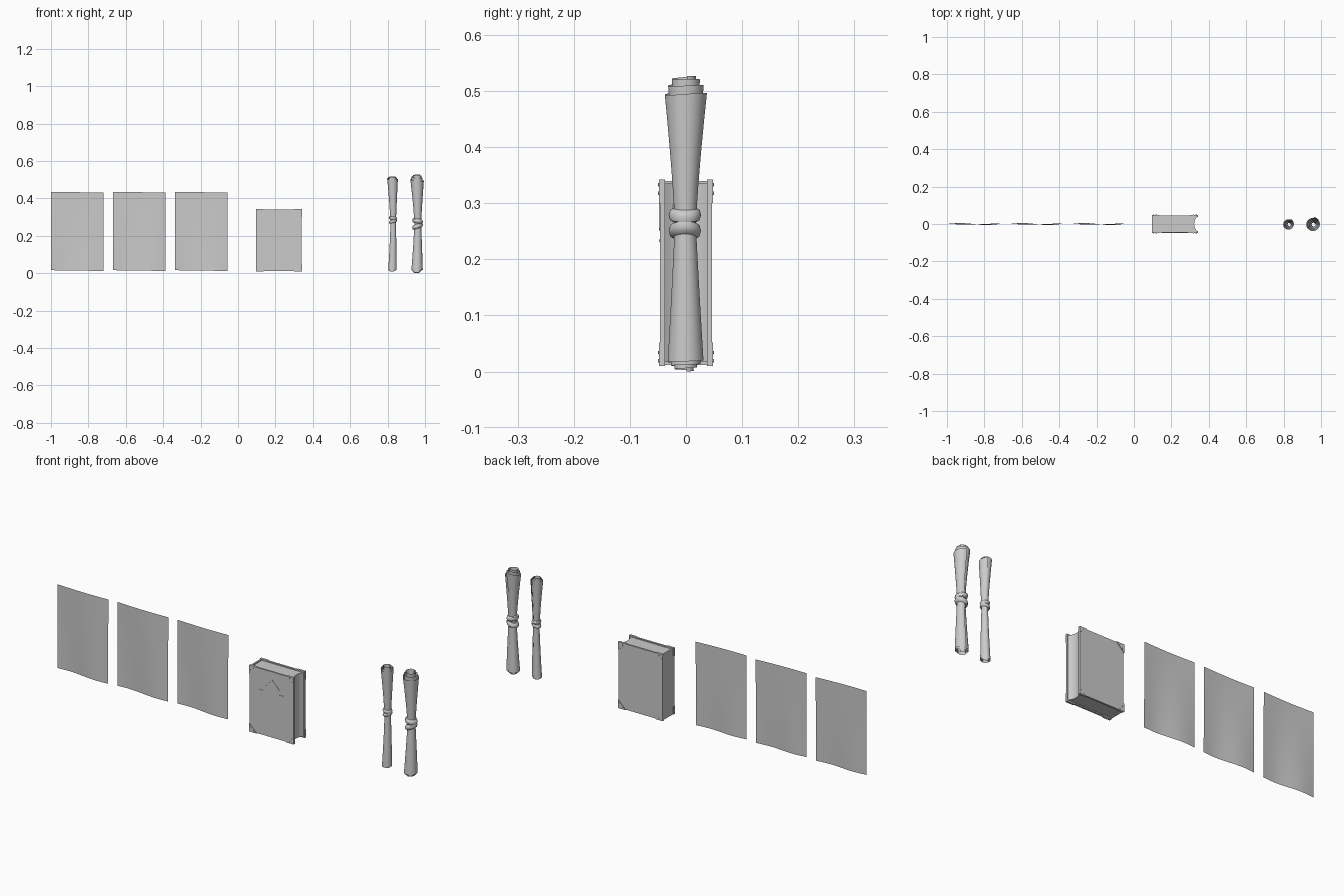
import bpy, bmesh, math
from mathutils import Vector

cube = bpy.data.objects.get("Cube")
if cube:
    bpy.data.objects.remove(cube, do_unlink=True)

grey = bpy.data.materials.new("plain_grey")
grey.use_nodes = True
grey.diffuse_color = (0.6, 0.6, 0.6, 1)
grey.node_tree.nodes["Principled BSDF"].inputs["Base Color"].default_value = (0.6, 0.6, 0.6, 1)


def finish(name, bm, smooth=False):
    bmesh.ops.recalc_face_normals(bm, faces=bm.faces)
    mesh = bpy.data.meshes.new(name)
    bm.to_mesh(mesh)
    bm.free()
    mesh.materials.append(grey)
    obj = bpy.data.objects.new(name, mesh)
    bpy.context.collection.objects.link(obj)
    if smooth:
        bpy.ops.object.select_all(action='DESELECT')
        obj.select_set(True)
        bpy.context.view_layer.objects.active = obj
        bpy.ops.object.shade_smooth_by_angle(angle=math.radians(45))
    return obj


def sheet(name, func, nu, nv):
    """Surface from func(u, v) with u and v in 0..1."""
    bm = bmesh.new()
    rows = [[bm.verts.new(func(i / nu, j / nv)) for i in range(nu + 1)] for j in range(nv + 1)]
    for a, b in zip(rows, rows[1:]):
        for i in range(nu):
            bm.faces.new((a[i], a[i + 1], b[i + 1], b[i]))
    return finish(name, bm, True)


def prism(name, outline, offset, smooth=False):
    """Flat outline pushed along an offset vector."""
    bm = bmesh.new()
    face = bm.faces.new([bm.verts.new(p) for p in outline])
    ext = bmesh.ops.extrude_face_region(bm, geom=[face])
    moved = [g for g in ext["geom"] if isinstance(g, bmesh.types.BMVert)]
    bmesh.ops.translate(bm, verts=moved, vec=offset)
    return finish(name, bm, smooth)


def box(name, lo, hi):
    outline = [(lo[0], lo[1], lo[2]), (hi[0], lo[1], lo[2]), (hi[0], hi[1], lo[2]), (lo[0], hi[1], lo[2])]
    return prism(name, outline, (0, 0, hi[2] - lo[2]))


# Three gently waved paper sheets
def paper(left):
    def point(u, v):
        low = 0.005 * math.sin(2 * math.pi * u)
        high = 0.004 * (u - math.sin(math.pi * u))
        y = low * (1 - v) + high * v
        z = 0.016 + 0.419 * v - 0.004 * u
        return left + 0.28 * u, y, z
    return point


for n, left in enumerate((-1.0, -0.668, -0.336)):
    sheet(f"paper_sheet_{n + 1}", paper(left), 16, 12)

# Book: boards, spine and a page block with a hollow fore-edge
X0, X1, Z0, Z1 = 0.097, 0.340, 0.012, 0.340
for side, y in (("front", -0.0465), ("back", 0.0375)):
    box(f"book_{side}_board", (X0, y, Z0), (X1, y + 0.009, Z1))
box("book_spine", (X0, -0.0375, Z0), (X0 + 0.008, 0.0375, Z1))
curve = []
for i in range(13):
    y = -0.0375 + 0.075 * i / 12
    curve.append((0.322 + 0.014 * (y / 0.0375) ** 2, y, Z0 + 0.005))
prism("book_pages", [(X0 + 0.008, -0.0375, Z0 + 0.005)] + curve + [(X0 + 0.008, 0.0375, Z0 + 0.005)],
      (0, 0, Z1 - Z0 - 0.01), True)

# Corner guards with rivets on both boards
for side, y, out in (("front", -0.0465, -1), ("back", 0.0465, 1)):
    for hname, x, sx in (("spine", X0 - 0.002, 1), ("fore", X1 + 0.002, -1)):
        for vname, z, sz in (("lower", Z0 - 0.002, 1), ("upper", Z1 + 0.002, -1)):
            label = f"{side}_{hname}_{vname}"
            s = 0.042
            tri = [(x, y + 0.002 * out, z), (x + sx * s, y + 0.002 * out, z), (x, y + 0.002 * out, z + sz * s)]
            prism(f"corner_guard_{label}", tri, (0, -0.011 * out, 0))
            for dx, dz in ((0.009, 0.024), (0.024, 0.009)):
                ring = [(x + sx * dx + 0.003 * math.cos(a), y + 0.002 * out, z + sz * dz + 0.003 * math.sin(a))
                        for a in (math.tau * k / 8 for k in range(8))]
                prism(f"rivet_{label}", ring, (0, 0.0015 * out, 0))


# Raised peaked emblem on the front board
def strip(name, a, b, width=0.005):
    a, b = Vector((a[0], -0.0465, a[1])), Vector((b[0], -0.0465, b[1]))
    side = (b - a).cross(Vector((0, 1, 0))).normalized() * width / 2
    prism(name, [a - side, b - side, b + side, a + side], (0, -0.0015, 0))


MID = 0.219
for s, name in ((-1, "right"), (1, "left")):
    strip(f"emblem_peak_{name}", (MID, 0.300), (MID + s * 0.045, 0.253))
    strip(f"emblem_foot_{name}", (MID + s * 0.045, 0.233), (MID + s * 0.072, 0.233))


# Rolled scrolls: one spiral sheet, pinched at the waist and flared at the ends
def scroll(cx, waist, foot, flare, low, high, step, turns, start):
    def point(u, v):
        angle = start + math.tau * turns * u
        bottom = low + step * 0.7 * u
        top = high - step * u ** 1.5 * 1.3 + 0.006 * math.sin(angle) * u
        z = bottom + (top - bottom) * v
        if z < 0.26:
            radius = waist + (foot - waist) * ((0.26 - z) / 0.25) ** 1.1
        else:
            radius = waist + (flare - waist) * ((z - 0.26) / 0.24) ** 1.3
        radius *= 0.42 + 0.58 * u
        lean = 0.004 * math.sin(math.pi * v)
        return cx + lean + radius * math.cos(angle), radius * math.sin(angle) - 0.002, z
    return point


def tie(name, cx, z, radius, thick, tilt):
    """Cord wound around the waist."""
    bm = bmesh.new()
    n, m = 28, 8
    rings = []
    for i in range(n):
        a = math.tau * i / n
        ring = []
        for k in range(m):
            b = math.tau * k / m
            r = radius + thick * 0.7 * math.cos(b)
            x, y = r * math.cos(a), r * math.sin(a)
            ring.append(bm.verts.new((cx + 0.004 + x, y - 0.002, z + thick * math.sin(b) + tilt * x)))
        rings.append(ring)
    for i in range(n):
        p, q = rings[i], rings[(i + 1) % n]
        for k in range(m):
            bm.faces.new((p[k], q[k], q[(k + 1) % m], p[(k + 1) % m]))
    finish(name, bm, True)


sheet("small_scroll", scroll(0.825, 0.016, 0.025, 0.031, 0.008, 0.518, 0.014, 3.1, 0.6), 90, 20)
sheet("large_scroll", scroll(0.956, 0.020, 0.034, 0.040, 0.000, 0.527, 0.028, 3.2, 0.2), 90, 20)
for n, (dz, tilt) in enumerate(((0.0, 0.25), (0.017, -0.1))):
    tie(f"small_scroll_cord_{n + 1}", 0.825, 0.277 + dz, 0.0165, 0.008, tilt)
for n, (dz, tilt) in enumerate(((0.0, 0.3), (0.028, -0.15))):
    tie(f"large_scroll_cord_{n + 1}", 0.956, 0.251 + dz, 0.0205, 0.012, tilt)
